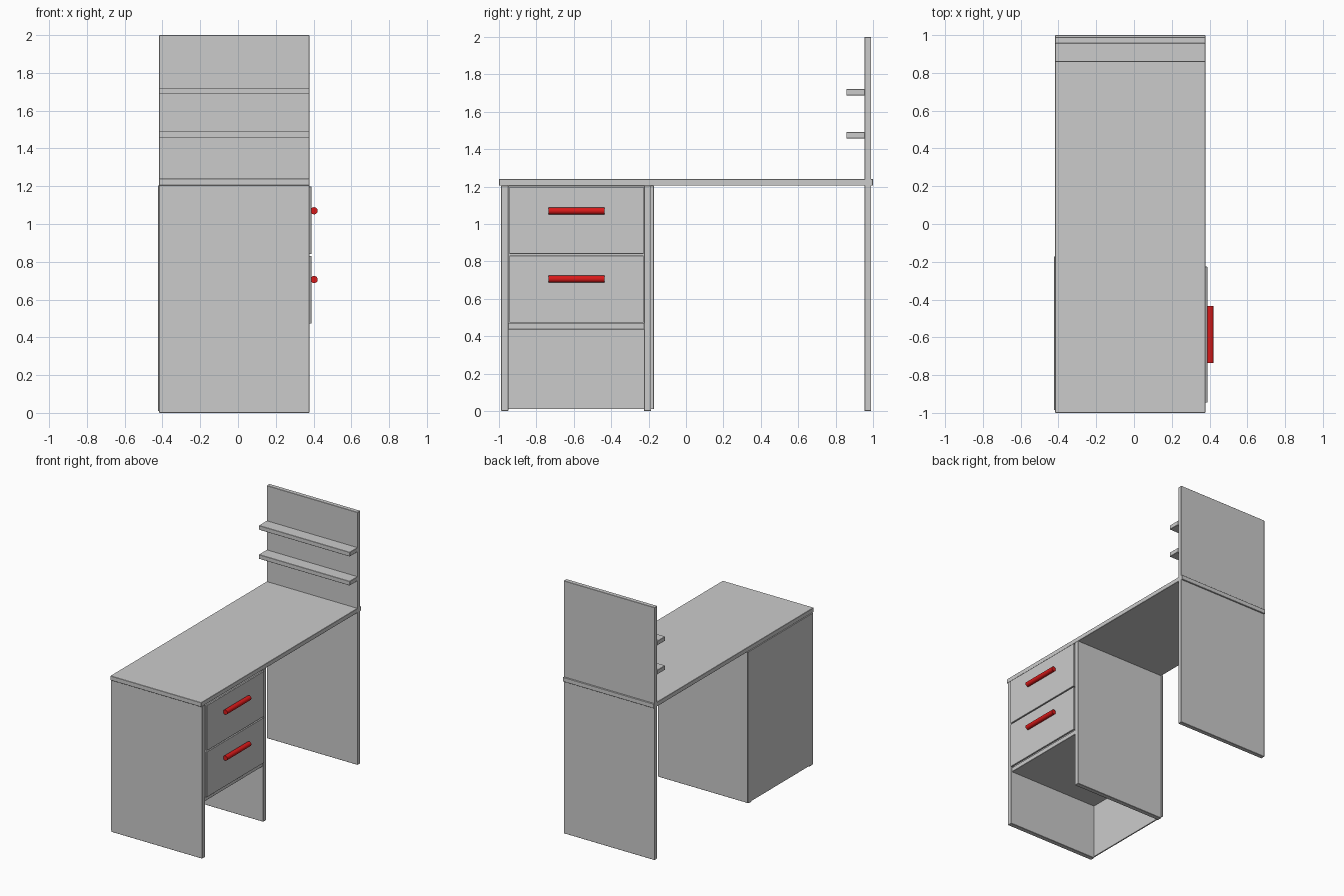
import bpy, math

if "Cube" in bpy.data.objects:
    bpy.data.objects.remove(bpy.data.objects["Cube"])


def board(name, x, y, z, bevel=0.002):
    """Axis-aligned board given as min/max pairs, with slightly eased edges."""
    bpy.ops.mesh.primitive_cube_add(size=1, location=[(a + b) / 2 for a, b in (x, y, z)])
    ob = bpy.context.object
    ob.name = name
    ob.scale = [b - a for a, b in (x, y, z)]
    bpy.ops.object.transform_apply(location=False, rotation=False, scale=True)
    mod = ob.modifiers.new("eased_edges", 'BEVEL')
    mod.width = bevel
    mod.segments = 1
    return ob


red = bpy.data.materials.new("handle_red")
red.diffuse_color = (0.7, 0.01, 0.01, 1)
red.use_nodes = True
red.node_tree.nodes["Principled BSDF"].inputs["Base Color"].default_value = red.diffuse_color

W = (-0.418, 0.378)  # common board width

# Desktop and tall end board
board("desktop", W, (-1.0, 1.0), (1.205, 1.24))
board("tall_end_board", W, (0.955, 0.99), (0.0, 2.0))

# Wall shelves
for i, z in enumerate((1.457, 1.687)):
    board(f"wall_shelf_{i + 1}", W, (0.857, 0.957), (z, z + 0.034))

# Drawer cabinet
board("cabinet_outer_side", W, (-0.988, -0.95), (0.0, 1.206))
board("cabinet_inner_side", W, (-0.224, -0.186), (0.0, 1.206))
board("cabinet_bottom", (-0.416, 0.372), (-0.951, -0.223), (0.437, 0.472))
board("cabinet_back", (-0.423, -0.413), (-0.985, -0.172), (0.01, 1.205), 0.001)

# Drawer fronts with round bar handles
for i, (z0, z1, zh) in enumerate(((0.840, 1.198, 1.07), (0.473, 0.831, 0.706))):
    board(f"drawer_front_{i + 1}", (0.374, 0.388), (-0.945, -0.226), (z0, z1), 0.001)
    bpy.ops.mesh.primitive_cylinder_add(vertices=32, radius=0.019, depth=0.3,
                                        location=(0.403, -0.585, zh),
                                        rotation=(math.pi / 2, 0, 0))
    handle = bpy.context.object
    handle.name = f"drawer_handle_{i + 1}"
    handle.data.materials.append(red)
    bpy.ops.object.shade_smooth_by_angle()
